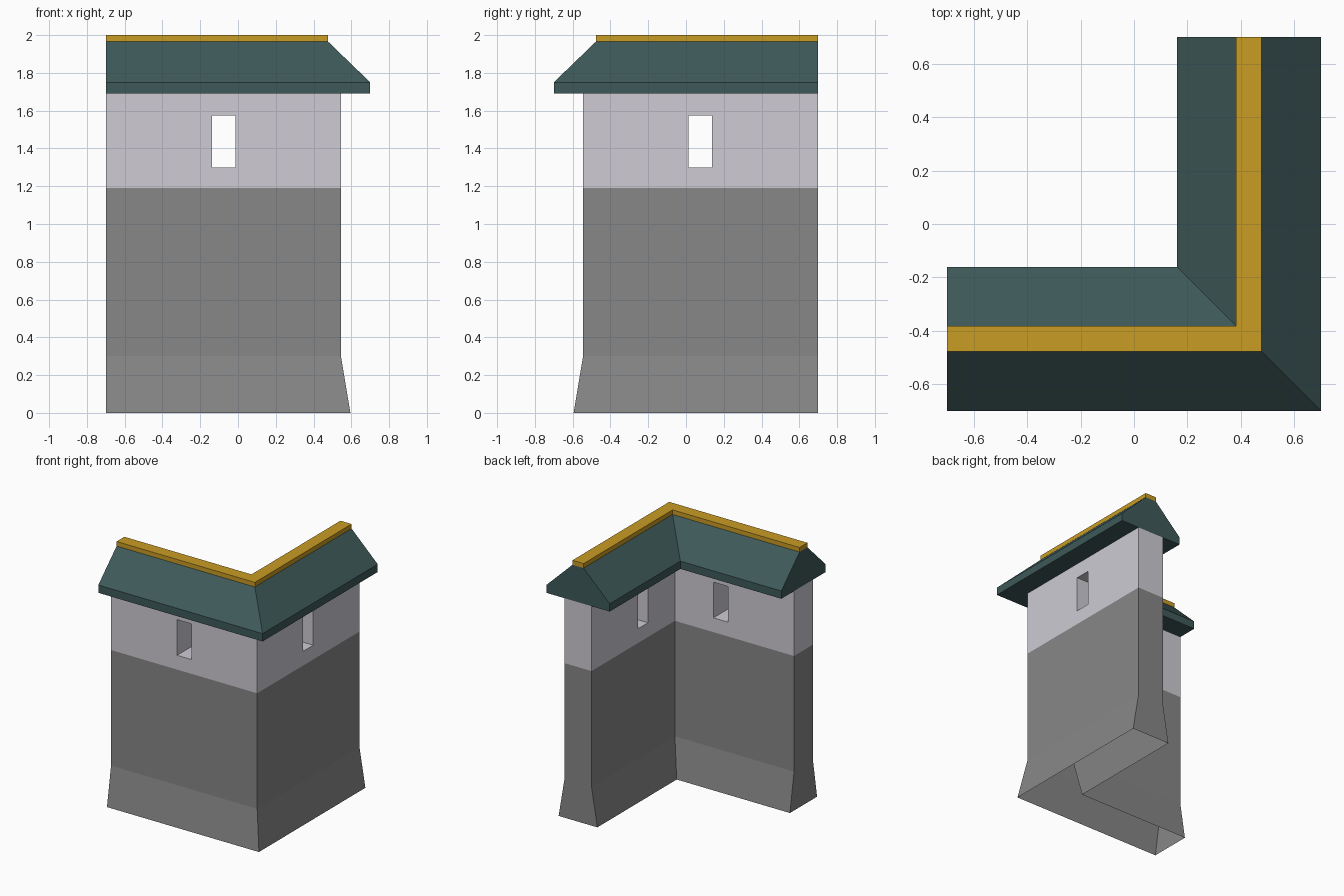
import bpy
import bmesh
from mathutils import Vector

if "Cube" in bpy.data.objects:
    bpy.data.objects.remove(bpy.data.objects["Cube"])

END = 0.7      # open ends of both wings
MID = 0.43     # centre line of each wing


def material(name, srgb):
    linear = [((c + 0.055) / 1.055) ** 2.4 for c in srgb] + [1]
    mat = bpy.data.materials.new(name)
    mat.use_nodes = True
    mat.diffuse_color = linear
    mat.node_tree.nodes["Principled BSDF"].inputs["Base Color"].default_value = linear
    return mat


stone = material("grey stone", (0.53, 0.53, 0.53))
plaster = material("pale plaster", (0.81, 0.80, 0.83))
tile = material("dark teal tile", (0.245, 0.35, 0.35))
gold = material("gold ridge", (0.79, 0.61, 0.14))


def add_object(name, mesh, *mats):
    obj = bpy.data.objects.new(name, mesh)
    bpy.context.collection.objects.link(obj)
    for mat in mats:
        mesh.materials.append(mat)
    return obj


def corner_sweep(name, half_profile, *mats):
    """Sweep a symmetric (offset, height) section round the mitred corner."""
    section = half_profile + [(-u, z) for u, z in reversed(half_profile)]
    bm = bmesh.new()
    rings = [
        [bm.verts.new((-END, -MID - u, z)) for u, z in section],
        [bm.verts.new((MID + u, -MID - u, z)) for u, z in section],
        [bm.verts.new((MID + u, END, z)) for u, z in section],
    ]
    for a, b in zip(rings, rings[1:]):
        for i in range(len(section)):
            j = (i + 1) % len(section)
            bm.faces.new((a[i], a[j], b[j], b[i]))
    bm.faces.new(rings[0])
    bm.faces.new(rings[-1])
    bmesh.ops.recalc_face_normals(bm, faces=bm.faces)
    mesh = bpy.data.meshes.new(name)
    bm.to_mesh(mesh)
    bm.free()
    return add_object(name, mesh, *mats)


def window_cutter(name, centre, size):
    bm = bmesh.new()
    bmesh.ops.create_cube(bm, size=1)
    for v in bm.verts:
        v.co = Vector(centre) + v.co * Vector(size)
    mesh = bpy.data.meshes.new(name)
    bm.to_mesh(mesh)
    bm.free()
    obj = add_object(name, mesh, plaster)
    obj.hide_render = True
    return obj


# Wall with a flared foot
wall = corner_sweep("corner_wall", [(0.165, 0), (0.115, 0.3), (0.115, 1.69)],
                    stone, plaster)

# One window through each wing
cutters = [
    window_cutter("front_window_cutter", (-0.075, -MID, 1.4375), (0.124, 0.5, 0.275)),
    window_cutter("side_window_cutter", (MID, 0.075, 1.4375), (0.5, 0.124, 0.275)),
]
for cutter in cutters:
    mod = wall.modifiers.new(cutter.name, "BOOLEAN")
    mod.operation = "DIFFERENCE"
    mod.solver = "EXACT"
    mod.object = cutter
graph = bpy.context.evaluated_depsgraph_get()
cut_mesh = bpy.data.meshes.new_from_object(wall.evaluated_get(graph))
wall.modifiers.clear()
wall.data = cut_mesh
for cutter in cutters:
    bpy.data.objects.remove(cutter)

# Plaster band on top, stone below, open underside
bm = bmesh.new()
bm.from_mesh(cut_mesh)
bmesh.ops.bisect_plane(bm, geom=bm.verts[:] + bm.edges[:] + bm.faces[:],
                       plane_co=(0, 0, 1.19), plane_no=(0, 0, 1))
for face in bm.faces:
    face.material_index = int(face.calc_center_median().z > 1.19)
underside = [f for f in bm.faces if all(v.co.z < 0.001 for v in f.verts)]
bmesh.ops.delete(bm, geom=underside, context="FACES")
bm.to_mesh(cut_mesh)
bm.free()

# Hipped roof and ridge cap
corner_sweep("roof", [(0.27, 1.69), (0.27, 1.75), (0.0475, 1.965)], tile)
corner_sweep("ridge_cap", [(0.0475, 1.965), (0.0475, 2.0)], gold)
